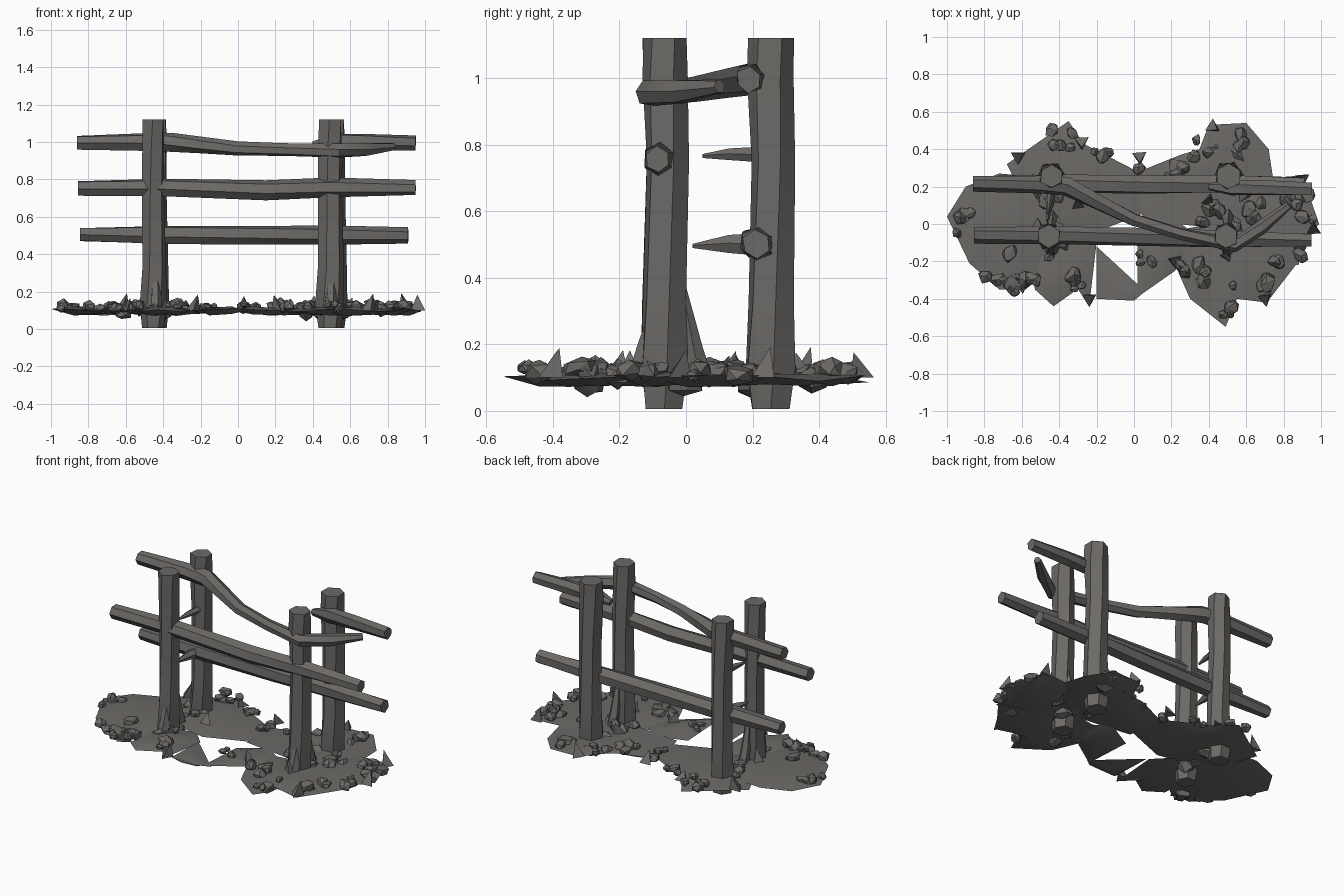
import bpy, bmesh, math, random
from mathutils import Vector, Matrix

if "Cube" in bpy.data.objects:
    bpy.data.objects.remove(bpy.data.objects["Cube"])

random.seed(7)
stone = bpy.data.materials.new("weathered grey brown")
stone.diffuse_color = (0.15, 0.142, 0.134, 1)
stone.use_nodes = True
stone.node_tree.nodes["Principled BSDF"].inputs["Base Color"].default_value = stone.diffuse_color


def finish(bm, name, angle=40):
    bmesh.ops.recalc_face_normals(bm, faces=bm.faces)
    me = bpy.data.meshes.new(name)
    bm.to_mesh(me)
    bm.free()
    me.materials.append(stone)
    ob = bpy.data.objects.new(name, me)
    bpy.context.collection.objects.link(ob)
    bpy.ops.object.select_all(action='DESELECT')
    ob.select_set(True)
    bpy.context.view_layer.objects.active = ob
    bpy.ops.object.shade_smooth_by_angle(angle=math.radians(angle))
    return ob


def log(name, pts, radii, sides=6, up=(0, 0, 1), wobble=0.1, twist=0.15):
    """Rough hewn log swept along a path."""
    bm = bmesh.new()
    pts = [Vector(p) for p in pts]
    shape = [1 + random.uniform(-wobble, wobble) for _ in range(sides)]
    rings = []
    for i, p in enumerate(pts):
        d = (pts[min(i + 1, len(pts) - 1)] - pts[max(i - 1, 0)]).normalized()
        u = Vector(up).cross(d).normalized()
        v = d.cross(u)
        ring = []
        for k in range(sides):
            a = math.tau * k / sides + twist * i
            r = radii[i] * shape[k] * random.uniform(0.96, 1.04)
            ring.append(bm.verts.new(p + u * r * math.cos(a) + v * r * math.sin(a)))
        rings.append(ring)
    for a, b in zip(rings, rings[1:]):
        for k in range(sides):
            bm.faces.new((a[k], a[(k + 1) % sides], b[(k + 1) % sides], b[k]))
    bm.faces.new(rings[0])
    bm.faces.new(rings[-1])
    return finish(bm, name)


# Four upright posts with slightly flared feet
for name, x, y, r in (("front_left_post", -0.455, -0.065, 0.068),
                      ("front_right_post", 0.49, -0.065, 0.068),
                      ("back_left_post", -0.44, 0.255, 0.068),
                      ("back_right_post", 0.505, 0.255, 0.076)):
    log(name, [(x, y, 0.005), (x, y, 0.13), (x + 0.005, y, 0.33),
               (x, y + 0.008, 0.75), (x, y, 1.0), (x, y, 1.12)],
        [r * 0.9, r * 1.12, r, r * 0.94, r * 0.98, r * 0.96],
        up=(0, 1, 0), wobble=0.06, twist=0.1)

# Root flares at the front posts
for name, x in (("left_root", -0.44), ("right_root", 0.5)):
    log(name, [(x, 0.05, 0.08), (x, 0.02, 0.18), (x, -0.02, 0.4)],
        [0.035, 0.03, 0.012], sides=5, up=(0, 1, 0))
    log(name + "_front", [(x, -0.15, 0.08), (x, -0.12, 0.2), (x, -0.09, 0.32)],
        [0.035, 0.028, 0.012], sides=5, up=(0, 1, 0))

# Straight rails
log("front_middle_rail", [(-0.855, -0.06, 0.75), (-0.4, -0.06, 0.755), (0.15, -0.07, 0.74),
                          (0.5, -0.08, 0.755), (0.95, -0.085, 0.755)],
    [0.044, 0.048, 0.052, 0.05, 0.038])
log("back_lower_rail", [(-0.845, 0.215, 0.505), (-0.4, 0.215, 0.5), (0.1, 0.21, 0.5),
                        (0.5, 0.215, 0.5), (0.91, 0.21, 0.5)],
    [0.038, 0.05, 0.05, 0.05, 0.042])

# Bent top rail that crosses from the back posts to the front
log("bent_top_rail", [(-0.86, 0.215, 0.995), (-0.5, 0.21, 1.0), (-0.36, 0.2, 1.0),
                      (-0.2, 0.12, 0.985), (0.0, 0.02, 0.965), (0.25, -0.055, 0.96),
                      (0.54, -0.115, 0.955), (0.68, -0.02, 0.96), (0.83, 0.1, 0.975)],
    [0.042, 0.05, 0.052, 0.046, 0.038, 0.035, 0.042, 0.04, 0.022])
log("broken_top_rail", [(0.4, 0.2, 0.985), (0.52, 0.195, 1.0), (0.7, 0.195, 1.0), (0.95, 0.19, 0.995)],
    [0.02, 0.045, 0.045, 0.039])

# Snapped branch stubs on the back left post
for z, tip, r in ((0.77, 0.05, 0.024), (0.5, 0.02, 0.036)):
    log("branch_stub", [(-0.44, 0.22, z), (-0.45, 0.13, z), (-0.46, tip, z - 0.005)],
        [r, r * 0.8, 0.007], sides=5)

# Thin broken ground sheets
patches = {
    "left_ground": [(-1, .04), (-.9, .2), (-.72, .27), (-.4, .24), (-.36, -.17), (-.58, -.35), (-.72, -.35), (-.88, -.21)],
    "back_left_ground": [(-.68, .32), (-.35, .55), (-.27, .43), (.02, .28), (.06, .06), (-.22, -.05), (-.5, .0), (-.62, .2)],
    "front_left_ground": [(-.56, -.06), (-.53, -.35), (-.43, -.44), (-.29, -.34), (-.24, -.44), (-.2, -.1), (-.3, 0)],
    "middle_front_shard": [(-.2, -.12), (-.2, -.4), (0, -.41), (.06, -.36)],
    "middle_ground": [(.02, -.05), (.02, -.39), (.22, -.25), (.32, -.05), (.2, .04)],
    "back_right_ground": [(0, .27), (.25, .37), (.35, .4), (.4, .53), (.6, .54), (.72, .4), (.75, .2), (.6, -.04), (.05, .02)],
    "right_ground": [(.66, .24), (.9, .26), (.99, 0), (.9, -.1), (.88, -.22), (.5, -.15)],
    "front_right_ground": [(.22, -.22), (.3, -.4), (.49, -.55), (.55, -.4), (.71, -.42), (.88, -.2), (.62, .04), (.25, -.03)],
}
for name, outline in patches.items():
    bm = bmesh.new()
    n = len(outline)
    cx, cy = sum(p[0] for p in outline) / n, sum(p[1] for p in outline) / n
    rim = [bm.verts.new((x, y, 0.098 + random.uniform(-0.012, 0.012))) for x, y in outline]
    for top in (True, False):
        z = 0.113 if top else 0.08
        ring = [bm.verts.new((cx + (x - cx) * 0.6, cy + (y - cy) * 0.6,
                              z + random.uniform(-0.01, 0.01))) for x, y in outline]
        mid = bm.verts.new((cx, cy, z))
        for k in range(n):
            j = (k + 1) % n
            bm.faces.new((rim[k], rim[j], ring[j], ring[k]))
            bm.faces.new((ring[k], ring[j], mid))
    finish(bm, name, 50)


def rock(bm, x, y, z, r):
    """Lumpy faceted stone."""
    m = Matrix.Translation((x, y, z)) @ Matrix.Rotation(random.uniform(0, 6), 4, 'Z') @ \
        Matrix.Diagonal((r * random.uniform(0.9, 1.4), r, r * random.uniform(0.7, 1.0), 1))
    out = bmesh.ops.create_icosphere(bm, subdivisions=1, radius=1, matrix=m)
    for v in out['verts']:
        v.co += Vector([random.uniform(-0.22, 0.22) * r for _ in range(3)])


# Rubble clusters: x, y, spread, count
clusters = [(-.9, .02, .07, 4), (-.72, -.24, .08, 6), (-.63, -.31, .05, 5), (-.38, .46, .07, 5),
            (-.45, .14, .1, 5), (-.45, -.2, .1, 5), (-.28, -.33, .06, 4), (-.2, .33, .07, 3),
            (.06, .25, .05, 3), (.2, .28, .07, 4), (.06, -.2, .04, 3), (.38, .4, .06, 4),
            (.45, .06, .09, 6), (.64, .1, .08, 5), (.62, .42, .07, 3), (.45, -.28, .08, 4),
            (.5, -.47, .04, 3), (.66, -.35, .06, 4), (.82, -.14, .08, 6), (.87, .16, .06, 5),
            (.92, .02, .04, 3), (.3, -.25, .06, 3)]
bm = bmesh.new()
for cx, cy, s, count in clusters:
    for _ in range(count):
        rock(bm, cx + random.uniform(-s, s), cy + random.uniform(-s, s),
             random.uniform(0.105, 0.132), random.uniform(0.022, 0.042))
finish(bm, "rubble", 25)

# Larger lumps hanging under the sheets around the post feet
bm = bmesh.new()
for x, y in ((-.42, -.02), (-.4, .2), (.55, .0), (.45, .2), (-.62, -.29), (.36, -.3), (.55, .38)):
    rock(bm, x, y, 0.085, 0.05)
finish(bm, "under_lumps", 30)

# Jagged shards sticking up at the edges
bm = bmesh.new()
for x, y in ((-.62, .36), (-.28, .44), (.03, .36), (.42, .52), (.9, .24), (-.24, -.4), (-.6, -.33),
             (.7, -.4), (.22, -.2), (.96, -.03), (-.38, -.1), (.5, -.17), (.4, .12), (-.3, .1),
             (-.52, .0), (.58, .15)):
    a = random.uniform(0, math.tau)
    base = [bm.verts.new((x + math.cos(a + t) * 0.045, y + math.sin(a + t) * 0.045, 0.1)) for t in (0, 2.1, 4.2)]
    tip = bm.verts.new((x + math.cos(a) * 0.03, y + math.sin(a) * 0.03, random.uniform(0.15, 0.195)))
    bm.faces.new(base)
    for k in range(3):
        bm.faces.new((base[k], base[(k + 1) % 3], tip))
finish(bm, "shards", 20)
